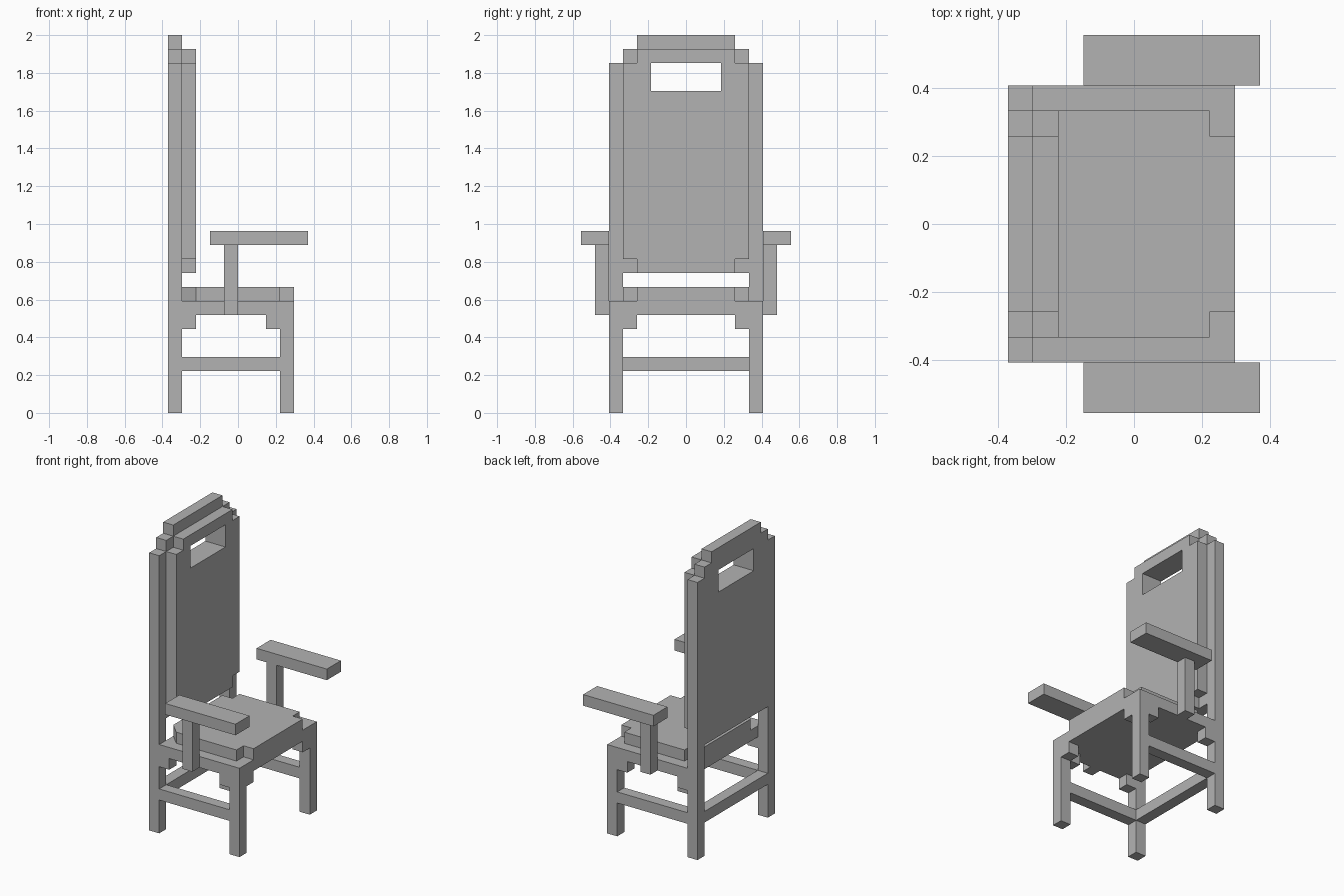
import bpy
import bmesh
from mathutils import Vector

cube = bpy.data.objects.get("Cube")
if cube:
    bpy.data.objects.remove(cube, do_unlink=True)

U = 2 / 27  # one block of the chair

grey = bpy.data.materials.new("plain_grey")
grey.use_nodes = True
colour = (0.45, 0.45, 0.45, 1)
grey.diffuse_color = colour
grey.node_tree.nodes["Principled BSDF"].inputs["Base Color"].default_value = colour


def prism(name, outline, axis, start, end):
    """Extrude a flat outline along an axis, all in block units."""
    def place(a, b, depth):
        point = [a, b]
        point.insert("xyz".index(axis), depth)
        return Vector(point) * U

    bm = bmesh.new()
    face = bm.faces.new([bm.verts.new(place(a, b, start)) for a, b in outline])
    grown = bmesh.ops.extrude_face_region(bm, geom=[face])
    moved = [v for v in grown["geom"] if isinstance(v, bmesh.types.BMVert)]
    shift = place(0, 0, end) - place(0, 0, start)
    bmesh.ops.translate(bm, verts=moved, vec=shift)
    bmesh.ops.recalc_face_normals(bm, faces=bm.faces)
    mesh = bpy.data.meshes.new(name)
    bm.to_mesh(mesh)
    bm.free()
    mesh.materials.append(grey)
    obj = bpy.data.objects.new(name, mesh)
    bpy.context.collection.objects.link(obj)
    return obj


def box(name, x, y, z):
    return prism(name, [(x[0], y[0]), (x[1], y[0]), (x[1], y[1]), (x[0], y[1])], "z", *z)


def mirrored(half):
    """Complete a half outline across the middle of the chair."""
    return half + [(-a, b) for a, b in reversed(half)]


def cut(obj, cutter):
    mod = obj.modifiers.new("opening", "BOOLEAN")
    mod.operation = "DIFFERENCE"
    mod.solver = "EXACT"
    mod.object = cutter
    cutter.hide_render = True
    cutter.hide_viewport = True
    cutter.display_type = "WIRE"


# Rear frame: stepped back, posts, legs and rear stretcher in one board
rear_frame = prism("rear_frame", mirrored([
    (3.5, 27), (3.5, 26), (4.5, 26), (4.5, 25), (5.5, 25),
    (5.5, 0), (4.5, 0), (4.5, 3)]), "x", -5, -4)

# Front board of the back rest
back_cushion = prism("back_cushion", mirrored([
    (3.5, 26), (3.5, 25), (4.5, 25), (4.5, 11), (3.5, 11), (3.5, 10)]), "x", -4, -3)

# Openings: hand hole and the space below the back
hand_hole = box("hand_hole_cutter", (-6, -2), (-2.5, 2.5), (23, 25))
lower_gap = box("lower_gap_cutter", (-6, -3.5), (-4.5, 4.5), (4, 10))
cut(rear_frame, hand_hole)
cut(rear_frame, lower_gap)
cut(back_cushion, hand_hole)

# Seat base, front apron with corner brackets, and seat with notched corners
box("seat_base", (-4, 3), (-4.5, 4.5), (7, 8))
prism("front_apron", mirrored([(4.5, 8), (4.5, 6), (3.5, 6), (3.5, 7)]), "x", 3, 4)
right_edge = [(4, -3.5), (4, 3.5), (3, 3.5), (3, 4.5)]
prism("seat", right_edge + [(-a, b) for a, b in reversed(right_edge)]
      + [(-3, -4.5), (3, -4.5), (3, -3.5)], "z", 8, 9)

# Side frames with front legs, brackets and stretchers, then the arms
side_outline = [(-4, 8), (4, 8), (4, 0), (3, 0), (3, 3), (-4, 3), (-4, 4), (3, 4),
                (3, 6), (2, 6), (2, 7), (-3, 7), (-3, 6), (-4, 6)]
for side, s in (("near", -1), ("far", 1)):
    prism(side + "_side_frame", side_outline, "y", 4.5 * s, 5.5 * s)
    box(side + "_arm_support", (-1, 0), (5.5 * s, 6.5 * s), (7, 12))
    box(side + "_armrest", (-2, 5), (5.5 * s, 7.5 * s), (12, 13))
